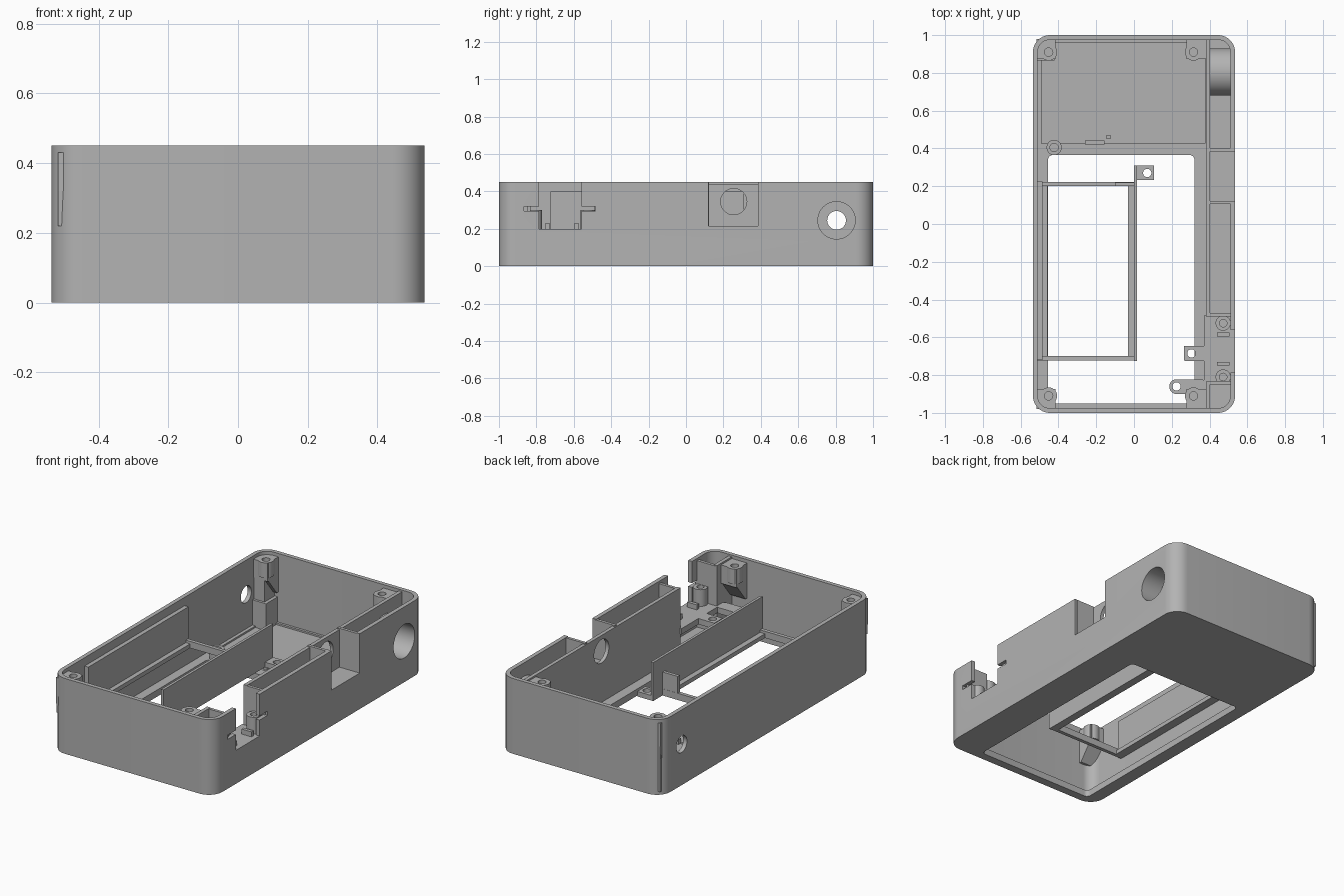
import bpy, bmesh, math

old = bpy.data.objects.get("Cube")
if old:
    bpy.data.objects.remove(old, do_unlink=True)

grey = bpy.data.materials.new("plain grey")
grey.use_nodes = True
COLOUR = (0.45, 0.45, 0.45, 1)
grey.diffuse_color = COLOUR
grey.node_tree.nodes["Principled BSDF"].inputs["Base Color"].default_value = COLOUR


def finish(name, bm):
    bmesh.ops.recalc_face_normals(bm, faces=bm.faces[:])
    me = bpy.data.meshes.new(name)
    bm.to_mesh(me)
    bm.free()
    me.materials.append(grey)
    ob = bpy.data.objects.new(name, me)
    bpy.context.collection.objects.link(ob)
    return ob


def prism(name, pts, z0, z1):
    bm = bmesh.new()
    face = bm.faces.new([bm.verts.new((x, y, z0)) for x, y in pts])
    ext = bmesh.ops.extrude_face_region(bm, geom=[face])
    for v in ext["geom"]:
        if isinstance(v, bmesh.types.BMVert):
            v.co.z = z1
    return finish(name, bm)


def rounded(x0, x1, y0, y1, r, steps=10):
    pts = []
    corners = ((x1 - r, y1 - r), (x0 + r, y1 - r), (x0 + r, y0 + r), (x1 - r, y0 + r))
    for q, (cx, cy) in enumerate(corners):
        for i in range(steps + 1):
            a = (q + i / steps) * math.pi / 2
            pts.append((cx + r * math.cos(a), cy + r * math.sin(a)))
    return pts


def box(name, x0, x1, y0, y1, z0, z1):
    return prism(name, [(x0, y0), (x1, y0), (x1, y1), (x0, y1)], z0, z1)


def disc(name, x, y, r, z0, z1, n=32):
    ring = [2 * math.pi * i / n for i in range(n)]
    return prism(name, [(x + r * math.cos(a), y + r * math.sin(a)) for a in ring], z0, z1)


def tube_x(name, y, z, r, x0, x1):
    """Cylinder lying along x."""
    ob = disc(name, 0, 0, r, x0, x1, 48)
    for v in ob.data.vertices:
        a, b, c = v.co
        v.co = (c, y + a, z + b)
    bm = bmesh.new()
    bm.from_mesh(ob.data)
    bmesh.ops.recalc_face_normals(bm, faces=bm.faces[:])
    bm.to_mesh(ob.data)
    bm.free()
    return ob


def boolean(ob, others, op="DIFFERENCE"):
    for o in others:
        m = ob.modifiers.new("cut", "BOOLEAN")
        m.operation, m.solver, m.object = op, "EXACT", o
    dg = bpy.context.evaluated_depsgraph_get()
    me = bpy.data.meshes.new_from_object(ob.evaluated_get(dg))
    ob.modifiers.clear()
    ob.data = me
    for o in others:
        bpy.data.objects.remove(o, do_unlink=True)
    return ob


W, H, T = 0.535, 0.45, 0.025     # half width, height, wall
IN = W - T                       # inner face of the side walls
FLOOR = 0.04
NOTCH = (0.12, 0.385)            # rear side recess
PORT = (-0.785, -0.56)           # front side port
JACK_Y, JACK_Z = 0.805, 0.245

# Outer case with floor window and side openings
case = prism("case_shell", rounded(-W, W, -1, 1, 0.09), 0, H)
boolean(case, [
    prism("cavity", rounded(-IN, IN, -1 + T, 1 - T, 0.065), FLOOR, 1),
    box("floor_pocket", -0.49, 0.375, 0.425, 0.96, 0.03, 0.1),
    prism("window", rounded(-0.455, 0.32, -0.95, 0.365, 0.025, 6), -0.1, 0.1),
    box("recess_cut", 0.48, 0.6, *NOTCH, 0.215, 1),
    box("port_cut", 0.48, 0.6, *PORT, 0.2, 1),
    box("port_slot", 0.48, 0.6, -0.865, -0.485, 0.295, 0.32),
    tube_x("jack_cut", JACK_Y, JACK_Z, 0.1, 0.45, 0.6),
    tube_x("left_hole", JACK_Y, JACK_Z, 0.05, -0.6, -0.45),
])

# Wall dividing off the side channel, broken at the port
divider = box("channel_divider", 0.38, 0.402, -0.49, 0.985, 0.02, 0.44)
boolean(divider, [
    tube_x("switch_hole", 0.255, 0.345, 0.07, 0.3, 0.5),
    tube_x("jack_hole", JACK_Y, JACK_Z, 0.05, 0.3, 0.5),
])
box("front_divider", 0.38, 0.402, -0.985, -0.835, 0.02, 0.44)
for i, (y, top) in enumerate(((0.385, H), (0.105, H), (-0.49, 0.44), (-0.85, 0.44))):
    box(f"channel_rib_{i + 1}", 0.385, 0.52, y, y + 0.018, 0.02, top - 0.003)
box("recess_shelf", 0.385, 0.525, 0.11, 0.395, 0.19, 0.215)

# Sleeve around the side hole
sleeve = tube_x("jack_sleeve", JACK_Y, JACK_Z, 0.125, 0.39, 0.52)
boolean(sleeve, [tube_x("bore", JACK_Y, JACK_Z, 0.1, 0.402, 0.6),
                 tube_x("bore_end", JACK_Y, JACK_Z, 0.05, 0.3, 0.5)])

# Port shelf with two screw posts and locating ribs
box("port_shelf", 0.37, 0.525, -0.84, -0.485, 0.165, 0.2)
for i, (py, ry) in enumerate(((-0.525, -0.585), (-0.81, -0.74))):
    post = disc(f"port_post_{i + 1}", 0.472, py, 0.04, 0.19, 0.3)
    boolean(post, [disc("bore", 0.472, py, 0.02, 0.22, 0.4)])
    box(f"port_rib_{i + 1}", 0.44, 0.505, ry - 0.01, ry + 0.01, 0.19, 0.23)


# Corner screw bosses that taper into the wall below
def boss(name, x, y, sx, sy, reach):
    r, top, low = 0.045, 0.43, 0.34
    ob = disc(name, x, y, r, low, top)
    xs = sorted((x - sx * r * 0.8, x + sx * reach))
    ys = sorted((y - sy * r * 0.8, y + sy * 0.07))
    block = box("block", *xs, *ys, low - 0.02, top)
    taper = box("taper", *xs, *ys, low - 0.12, low - 0.01)
    for v in taper.data.vertices:
        if v.co.z < low - 0.1:
            v.co.y = y + sy * (0.066 if (v.co.y - y) * sy > 0 else 0.05)
    boolean(ob, [block, taper], "UNION")
    boolean(ob, [disc("bore", x, y, 0.022, low, 1)])


for side, x, sx, reach in (("left_x", -0.452, -1, 0.065), ("right_x", 0.315, 1, 0.07)):
    for end, sy in (("front", -1), ("rear", 1)):
        boss(f"{end}_{side}_boss", x, sy * 0.91, sx, sy, reach)

# Stepped column below the rear corner boss
box("column_base", -0.515, -0.42, 0.865, 0.98, 0.02, 0.19)
box("column_neck", -0.515, -0.44, 0.88, 0.98, 0.18, 0.33)

# Suspended tray: tall sides, low cross bars and inner ledges
box("tray_partition", 0, 0.016, -0.725, 0.31, 0.17, 0.4)
box("tray_wall_rail", -0.515, -0.485, -0.72, 0.225, 0.17, 0.4)
for name, x0, x1 in (("inner_ledge", -0.032, 0.005), ("wall_ledge", -0.49, -0.457)):
    box(name, x0, x1, -0.71, 0.21, 0.17, 0.195)
for name, y in (("front_cross_bar", -0.722), ("rear_cross_bar", 0.2)):
    box(name, -0.52, 0.008, y, y + 0.022, 0.17, 0.21)
box("cross_bar_stop", -0.1, 0.008, 0.201, 0.221, 0.18, 0.31)


# Drilled mounting tabs
def tab(name, outline, x, y, z0, z1, r=0.022):
    boolean(prism(name, outline, z0, z1), [disc("bore", x, y, r, z0 - 0.1, z1 + 0.1)])


tab("tray_tab", rounded(0.01, 0.106, 0.232, 0.31, 0.004, 2), 0.07, 0.27, 0.17, 0.2)
tab("shelf_tab", rounded(0.265, 0.38, -0.724, -0.645, 0.004, 2), 0.304, -0.685, 0.165, 0.2)
tab("front_tab", rounded(0.187, 0.39, -0.9, -0.822, 0.038), 0.225, -0.86, 0.165, 0.2)
tab("floor_post", rounded(-0.463, -0.383, 0.365, 0.445, 0.0395), -0.423, 0.405, 0.02, 0.1)

# Small floor stops
box("floor_stop_wide", -0.26, -0.155, 0.42, 0.442, 0.02, 0.06)
box("floor_stop_small", -0.146, -0.124, 0.45, 0.472, 0.02, 0.06)

# Smooth the curved walls, keep edges sharp
bpy.ops.object.select_all(action="DESELECT")
for ob in bpy.context.collection.objects:
    if ob.type == "MESH" and ob.data.materials and ob.data.materials[0] == grey:
        ob.select_set(True)
        bpy.context.view_layer.objects.active = ob
bpy.ops.object.shade_smooth_by_angle(angle=math.radians(30))
